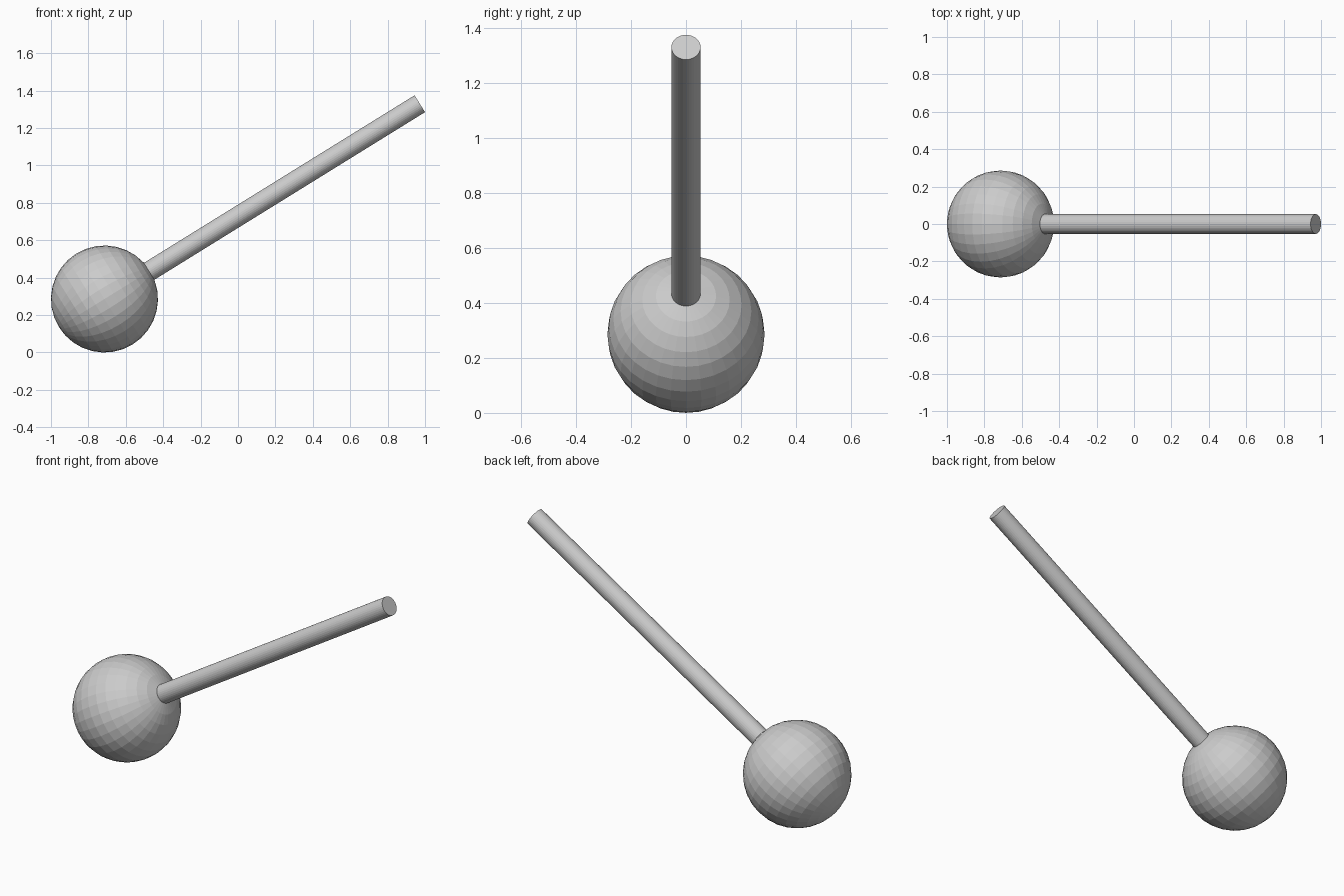
import bpy
from mathutils import Vector

if "Cube" in bpy.data.objects:
    bpy.data.objects.remove(bpy.data.objects["Cube"])

R, ROD_R = 0.286, 0.053
center = Vector((-0.714, 0, R))
tip = Vector((0.972, 0, 1.33))
axis = (tip - center).normalized()
tilt = axis.to_track_quat('Z', 'Y').to_euler()

# Faceted ball, its pole pointing along the rod
bpy.ops.mesh.primitive_uv_sphere_add(segments=32, ring_count=16, radius=R,
                                     location=center, rotation=tilt)
bpy.context.object.name = "ball"

# Slanted rod, seated slightly inside the ball
start = center + axis * 0.25
bpy.ops.mesh.primitive_cylinder_add(vertices=32, radius=ROD_R,
                                    depth=(tip - start).length,
                                    location=(start + tip) / 2, rotation=tilt)
bpy.context.object.name = "rod"
